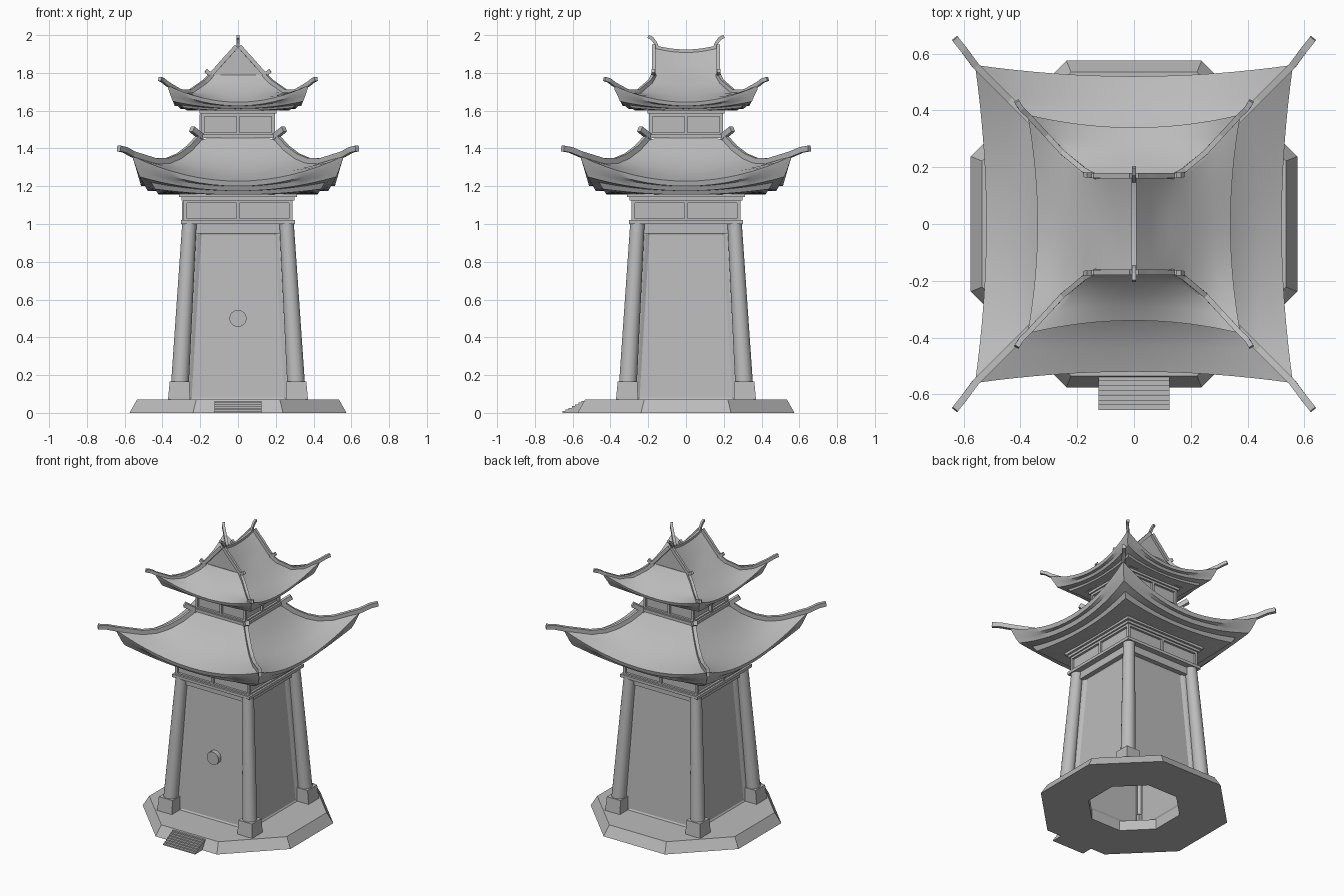
import bpy, bmesh, math
from mathutils import Vector

if "Cube" in bpy.data.objects:
    bpy.data.objects.remove(bpy.data.objects["Cube"])

grey = bpy.data.materials.new("stone grey")
grey.use_nodes = True
grey.diffuse_color = (0.5, 0.5, 0.5, 1)
grey.node_tree.nodes["Principled BSDF"].inputs["Base Color"].default_value = (0.5, 0.5, 0.5, 1)
CORNERS = [(sx, sy) for sx in (-1, 1) for sy in (-1, 1)]


def finish(name, bm, smooth=False):
    bmesh.ops.remove_doubles(bm, verts=bm.verts, dist=0.0005)
    bmesh.ops.recalc_face_normals(bm, faces=bm.faces)
    mesh = bpy.data.meshes.new(name)
    bm.to_mesh(mesh)
    bm.free()
    mesh.materials.append(grey)
    ob = bpy.data.objects.new(name, mesh)
    bpy.context.collection.objects.link(ob)
    if smooth:
        bpy.ops.object.select_all(action='DESELECT')
        ob.select_set(True)
        bpy.context.view_layer.objects.active = ob
        bpy.ops.object.shade_smooth_by_angle(angle=math.radians(32))
    return ob


def skin(bm, loops, caps=True, closed=False):
    """Bridge a row of equal vertex loops."""
    loops = [[bm.verts.new(p) for p in loop] for loop in loops]
    pairs = list(zip(loops, loops[1:])) + ([(loops[-1], loops[0])] if closed else [])
    for a, b in pairs:
        for i in range(len(a)):
            j = (i + 1) % len(a)
            bm.faces.new((a[i], a[j], b[j], b[i]))
    if caps and not closed:
        bm.faces.new(loops[0])
        bm.faces.new(loops[-1])


def ring(n, apothem, z, cx=0, cy=0):
    r = apothem / math.cos(math.pi / n)
    return [(cx + r * math.cos((i + .5) * math.tau / n),
             cy + r * math.sin((i + .5) * math.tau / n), z) for i in range(n)]


def slab(bm, half, z0, z1):
    skin(bm, [ring(4, half, z0), ring(4, half, z1)])


def block(bm, lo, hi):
    skin(bm, [[(lo[0], lo[1], z), (hi[0], lo[1], z), (hi[0], hi[1], z), (lo[0], hi[1], z)]
              for z in (lo[2], hi[2])])


def bar(bm, pts, width, height):
    """Rectangular moulding along a path, standing on the path."""
    pts = [Vector(p) for p in pts]
    loops = []
    for i, p in enumerate(pts):
        t = (pts[min(i + 1, len(pts) - 1)] - pts[max(i - 1, 0)]).normalized()
        side = Vector((t.y, -t.x, 0)).normalized()
        up = side.cross(t)
        side *= width / 2
        up *= height
        loops.append([p - side, p + side, p + side + up, p - side + up])
    skin(bm, loops)


def roof_side(bm, rows, axis, sign, n=16):
    """Sweep rows of (mid out, mid z, corner out, corner along, corner z)."""
    grid = []
    for mo, mz, co, ca, cz in rows:
        line = []
        for i in range(n + 1):
            u = 2 * i / n - 1
            out, along, z = mo + (co - mo) * u * u, ca * u, mz + (cz - mz) * u * u
            line.append(bm.verts.new((sign * out, along, z) if axis == 0 else (along, sign * out, z)))
        grid.append(line)
    for a, b in zip(grid, grid[1:]):
        for i in range(n):
            bm.faces.new((a[i], a[i + 1], b[i + 1], b[i]))


# Octagonal plinth with an open centre
bm = bmesh.new()
skin(bm, [ring(8, .575, 0), ring(8, .535, .07), ring(8, .28, .07), ring(8, .28, 0)], closed=True)
finish("plinth", bm)

# Front steps
bm = bmesh.new()
for k in range(7):
    block(bm, (-.125, -.655 + .017 * k, .009 * k), (.125, -.53, .009 * (k + 1)))
finish("front_steps", bm)

# Tapered walls with recessed panels
bm = bmesh.new()
skin(bm, [ring(4, .30, .03), ring(4, .245, 1.0)], caps=False)
bmesh.ops.recalc_face_normals(bm, faces=bm.faces)
sides = list(bm.faces)
bmesh.ops.inset_individual(bm, faces=sides, thickness=.05, depth=-.012)
bmesh.ops.inset_individual(bm, faces=sides, thickness=.025, depth=-.01)
finish("walls", bm)

# Round door boss
bm = bmesh.new()
bmesh.ops.create_cone(bm, cap_ends=True, segments=24, radius1=.045, radius2=.045, depth=.04)
for v in bm.verts:
    v.co = (v.co.x, v.co.z - .262, v.co.y + .5)
finish("door_boss", bm, True)

# Leaning corner columns on pedestals
for sx, sy in CORNERS:
    tag = ("left" if sx > 0 else "right") + ("_back" if sy > 0 else "_front")
    bm = bmesh.new()
    skin(bm, [ring(4, .058, .065, sx * .313, sy * .313), ring(4, .053, .165, sx * .309, sy * .309)])
    finish("pedestal_" + tag, bm)
    bm = bmesh.new()
    skin(bm, [ring(20, .047, .16, sx * .307, sy * .307), ring(20, .038, 1.01, sx * .257, sy * .257)])
    finish("column_" + tag, bm, True)


# Panelled bands below each roof
def band(name, half, z0, z1, lip):
    bm = bmesh.new()
    slab(bm, half - .015, z0, z1)
    slab(bm, half + lip, z0, z0 + .02)
    slab(bm, half, z0 + .02, z0 + .03)
    slab(bm, half, z1 - .05, z1 - .035)
    slab(bm, half + .01, z1 - .035, z1 - .018)
    slab(bm, half + .025, z1 - .018, z1)
    w, lo, hi = .009, z0 + .02, z1 - .04
    for s in (-1, 1):
        block(bm, (s * half - w, -w, lo), (s * half * .99, w, hi))
        block(bm, (s * half - s * .02, -w, lo), (s * half, w, hi))
        block(bm, (-w, s * half - s * .02, lo), (w, s * half, hi))
    for sx, sy in CORNERS:
        skin(bm, [ring(4, w, z, sx * (half - w), sy * (half - w)) for z in (lo, hi)])
    finish(name, bm)


band("lower_band", .288, 1.0, 1.16, .014)
band("upper_band", .195, 1.455, 1.62, .012)
bm = bmesh.new()
slab(bm, .262, .95, 1.0)
finish("wall_beam", bm)

# Lower roof: surface, edge and stepped eaves in one sweep
low_mid = [(.2, 1.455), (.26, 1.385), (.32, 1.33), (.38, 1.288), (.44, 1.256), (.52, 1.227),
           (.513, 1.2), (.49, 1.2), (.478, 1.175), (.43, 1.175), (.42, 1.155), (.28, 1.155)]
low_hip = [(.2, 1.45), (.25, 1.395), (.31, 1.35), (.37, 1.325), (.44, 1.323), (.56, 1.36),
           (.55, 1.33), (.535, 1.285), (.52, 1.25), (.46, 1.22), (.44, 1.185), (.28, 1.155)]
bm = bmesh.new()
for axis in (0, 1):
    for s in (-1, 1):
        roof_side(bm, [(r, z, h, h, hz) for (r, z), (h, hz) in zip(low_mid, low_hip)], axis, s)
finish("lower_roof", bm, True)

# Upper roof: hipped skirt with a gabled top
eaves = [(.335, 1.625), (.315, 1.625), (.305, 1.61), (.275, 1.61), (.27, 1.6), (.18, 1.6)]
x_mid = [(.13, 1.78), (.18, 1.737), (.24, 1.695), (.29, 1.668), (.34, 1.645)] + eaves
y_mid = [(.165, 1.79), (.2, 1.745), (.25, 1.7), (.29, 1.67), (.34, 1.645)] + eaves
up_hip = [(.13, .165, 1.79), (.17, .185, 1.75), (.25, .25, 1.695), (.31, .315, 1.697), (.375, .385, 1.735),
          (.367, .377, 1.71), (.355, .36, 1.675), (.345, .35, 1.65), (.3, .3, 1.63), (.29, .29, 1.615),
          (.18, .18, 1.6)]
gable = [(0, 1.935), (.03, 1.9), (.06, 1.868), (.095, 1.828), (.13, 1.79)]
bm = bmesh.new()
for s in (-1, 1):
    top = [(x, z - .022, x, .165, z) for x, z in gable[:-1]]
    roof_side(bm, top + [(r, z, h[0], h[1], h[2]) for (r, z), h in zip(x_mid, up_hip)], 0, s)
    roof_side(bm, [(r, z, h[1], h[0], h[2]) for (r, z), h in zip(y_mid, up_hip)], 1, s)
finish("upper_roof", bm, True)

bm = bmesh.new()
for s in (-1, 1):
    outline = [(x, s * .163, z) for x, z in gable] + [(-x, s * .163, z) for x, z in reversed(gable[1:])]
    bm.faces.new([bm.verts.new(p) for p in outline])
finish("gable_walls", bm)

# Ridge, gable boards and finials
bm = bmesh.new()
bar(bm, [(0, y * .0275, 1.908 + .022 * (y / 6) ** 2) for y in range(-6, 7)], .016, .016)
for s in (-1, 1):
    bar(bm, [(0, s * .16, 1.93), (0, s * .17, 1.955), (0, s * .185, 1.975), (0, s * .205, 1.985)], .014, .018)
    for m in (-1, 1):
        bar(bm, [(m * x, s * .17, z) for x, z in gable] + [(m * .155, s * .172, 1.787), (m * .178, s * .174, 1.803)],
            .018, .022)
finish("ridge_and_gable_boards", bm)

# Hip ridges with upswept tips, and the end blocks at the top of the lower hips
low_path = [(h, h, z - .005) for h, z in low_hip[:6]] + [(.6, .615, 1.378), (.632, .655, 1.385)]
up_path = [(x, y, z - .005) for x, y, z in up_hip[:5]] + [(.4, .41, 1.75), (.415, .435, 1.758)]
for name, path, w, h in (("lower_hip_ridges", low_path, .024, .03), ("upper_hip_ridges", up_path, .018, .022)):
    bm = bmesh.new()
    for sx, sy in CORNERS:
        bar(bm, [(sx * x, sy * y, z) for x, y, z in path], w, h)
    finish(name, bm)
bm = bmesh.new()
for sx, sy in CORNERS:
    bar(bm, [(sx * .195, sy * .195, 1.445), (sx * .25, sy * .25, 1.49)], .028, .03)
finish("hip_end_blocks", bm)
